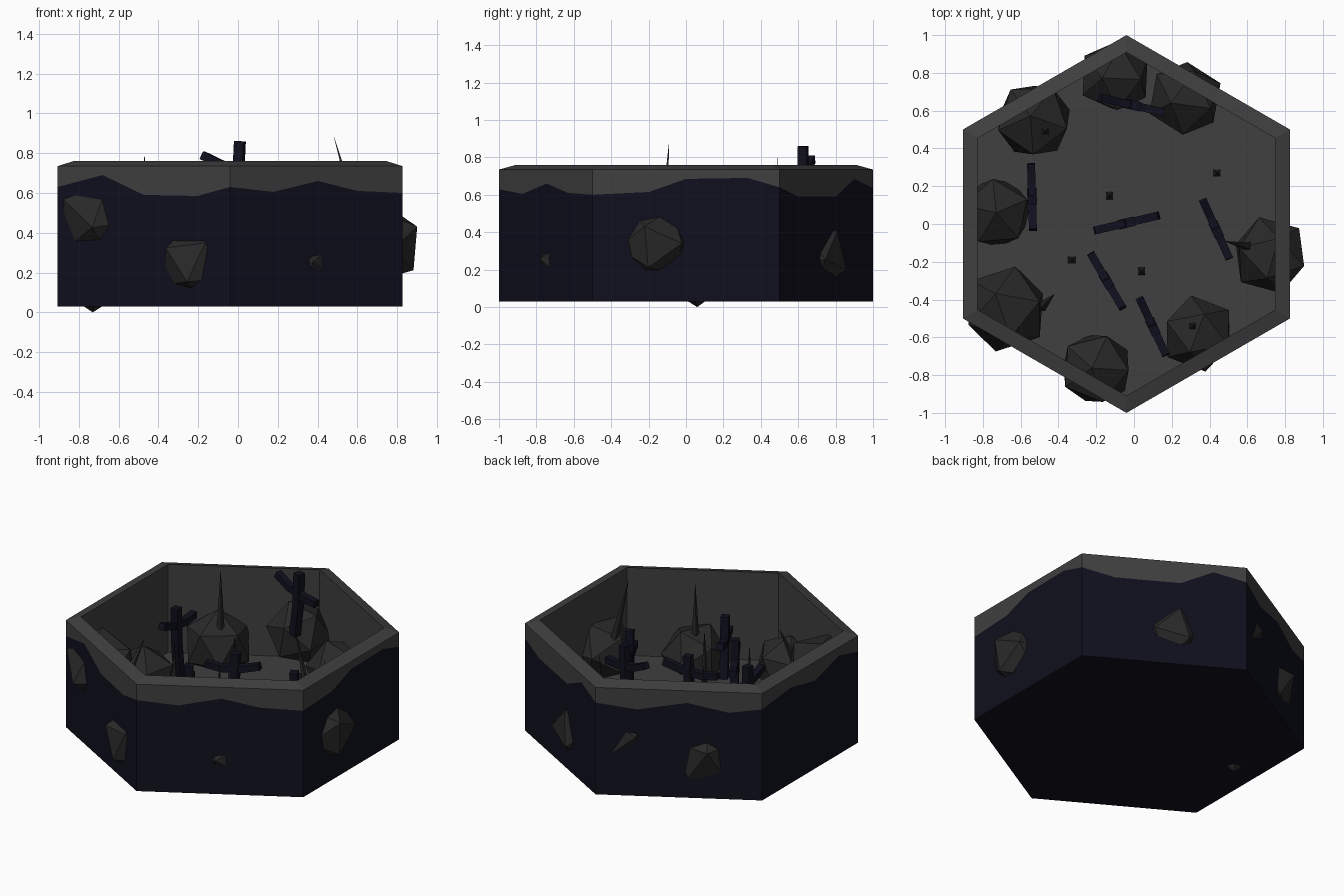
import bpy, bmesh, math, random
from mathutils import Vector, Euler

if "Cube" in bpy.data.objects:
    bpy.data.objects.remove(bpy.data.objects["Cube"])

random.seed(4)
CX = -0.04
FLOOR = 0.18


def material(name, r, g, b):
    m = bpy.data.materials.new(name)
    m.diffuse_color = (r, g, b, 1)
    m.use_nodes = True
    m.node_tree.nodes["Principled BSDF"].inputs["Base Color"].default_value = m.diffuse_color
    return m


navy = material("dark_navy", 0.005, 0.005, 0.013)
grey = material("ash_grey", 0.05, 0.05, 0.05)
stone = material("dark_stone", 0.022, 0.022, 0.022)


def finish(bm, name, *mats):
    bmesh.ops.recalc_face_normals(bm, faces=bm.faces)
    me = bpy.data.meshes.new(name)
    bm.to_mesh(me)
    bm.free()
    for m in mats:
        me.materials.append(m)
    ob = bpy.data.objects.new(name, me)
    bpy.context.collection.objects.link(ob)
    return ob


def corner(i, radius):
    a = math.radians(-90 + 60 * i)
    return Vector((CX + radius * math.cos(a), radius * math.sin(a), 0))


# Hexagonal tray: navy outer shell with a ragged grey upper band, rim, inner wall and floor
EDGE = [
    [(0, .63), (.25, .605), (.51, .66), (.74, .61)],
    [(0, .60), (.3, .615), (.5, .685), (.83, .69)],
    [(0, .64), (.2, .59), (.6, .59), (.8, .685)],
    [(0, .635), (.25, .60), (.55, .655), (.8, .60)],
    [(0, .63), (.3, .66), (.55, .61), (.8, .68)],
    [(0, .63), (.26, .69), (.5, .59), (.81, .585)],
]
bm = bmesh.new()
rings = [[] for _ in range(5)]
for i in range(6):
    for t, z in EDGE[i]:
        out = corner(i, 1).lerp(corner(i + 1, 1), t)
        inn = corner(i, .909).lerp(corner(i + 1, .909), t)
        for ring, p, h in zip(rings, (out, out, out, inn, inn), (.03, z, .735, .76, FLOOR)):
            ring.append(bm.verts.new((p.x, p.y, h)))
n = len(rings[0])
for k in range(4):
    for j in range(n):
        f = bm.faces.new((rings[k][j], rings[k][(j + 1) % n],
                          rings[k + 1][(j + 1) % n], rings[k + 1][j]))
        f.material_index = 0 if k == 0 else 1
bm.faces.new(rings[0])
bm.faces.new(rings[4]).material_index = 1
finish(bm, "hex_tray", navy, grey)

# Faceted boulders embedded through the walls
ROCKS = [(-.10, .78, .385, .20), (.27, .665, .27, .205), (-.53, .55, .28, .215),
         (-.73, .06, .20, .20), (-.68, -.45, .47, .235), (-.20, -.765, .25, .205),
         (.34, -.58, .25, .205), (.72, -.165, .34, .21)]
for i, (x, y, z, r) in enumerate(ROCKS):
    bm = bmesh.new()
    bmesh.ops.create_icosphere(bm, subdivisions=1, radius=r)
    # the low boulder keeps its tip straight down through the base
    tilt = 0 if i == 3 else 1.2
    rot = Euler((random.uniform(-tilt, tilt), random.uniform(-tilt, tilt),
                 random.uniform(0, 6))).to_matrix()
    for v in bm.verts:
        v.co = rot @ v.co + Vector((x, y, z))
    finish(bm, f"boulder_{i + 1}", stone)

# Thin four-sided spikes: base to tip
SPIKES = [((-.47, .49, .36), (-.47, .49, .81)), ((.61, -.12, .46), (.48, -.09, .89)),
          ((.31, -.54, .34), (.31, -.54, .745)), ((-.33, -.19, FLOOR), (-.33, -.19, .64)),
          ((-.13, .15, FLOOR), (-.13, .15, .60)), ((.04, -.25, FLOOR), (.04, -.25, .615)),
          ((.44, .27, FLOOR), (.44, .27, .54)), ((-.49, -.44, .5), (-.42, -.37, .70))]
for i, (a, b) in enumerate(SPIKES):
    bm = bmesh.new()
    s = .02
    base = [bm.verts.new((a[0] + dx * s, a[1] + dy * s, a[2] - .02))
            for dx, dy in ((-1, -1), (1, -1), (1, 1), (-1, 1))]
    tip = bm.verts.new(b)
    bm.faces.new(base)
    for j in range(4):
        bm.faces.new((base[j], base[(j + 1) % 4], tip))
    finish(bm, f"spike_{i + 1}", stone)


def beam(bm, path, side, half):
    """Sweep a square section along a path; side is the flat sideways direction."""
    prev = None
    for i, p in enumerate(path):
        t = (path[min(i + 1, len(path) - 1)] - path[max(i - 1, 0)]).normalized()
        up = side.cross(t).normalized()
        ring = [bm.verts.new(p + half * (a * side + b * up))
                for a, b in ((-1, -1), (1, -1), (1, 1), (-1, 1))]
        if prev:
            for j in range(4):
                bm.faces.new((prev[j], prev[(j + 1) % 4], ring[(j + 1) % 4], ring[j]))
        else:
            bm.faces.new(ring)
        prev = ring
    bm.faces.new(prev)


# Crooked crosses: arm ends, post bottom and post top
CROSSES = [((-.18, .67, .79), (.16, .59, .71), .45, .86),
           ((-.545, .32, .56), (-.535, -.03, .61), FLOOR, .677),
           ((-.21, -.035, .46), (.13, .045, .50), FLOOR, .563),
           ((.365, .125, .47), (.505, -.185, .43), FLOOR, .582),
           ((-.23, -.155, .43), (-.06, -.445, .48), FLOOR, .577),
           ((.03, -.395, .45), (.17, -.695, .42), FLOOR, .57)]
for i, (a, b, low, high) in enumerate(CROSSES):
    a, b = Vector(a), Vector(b)
    u = Vector((b.x - a.x, b.y - a.y, 0)).normalized()
    side = Vector((-u.y, u.x, 0))
    mid = (a + b) / 2
    bm = bmesh.new()
    beam(bm, [a, a.lerp(b, .3) - Vector((0, 0, .025)),
              a.lerp(b, .7) - Vector((0, 0, .02)), b], side, .021)
    lean = u * .02
    foot = Vector((mid.x, mid.y, low - .01)) - lean
    top = Vector((mid.x, mid.y, high)) + lean
    beam(bm, [foot, foot.lerp(top, .5) + u * .01, top], side, .025)
    finish(bm, f"crooked_cross_{i + 1}", navy)
